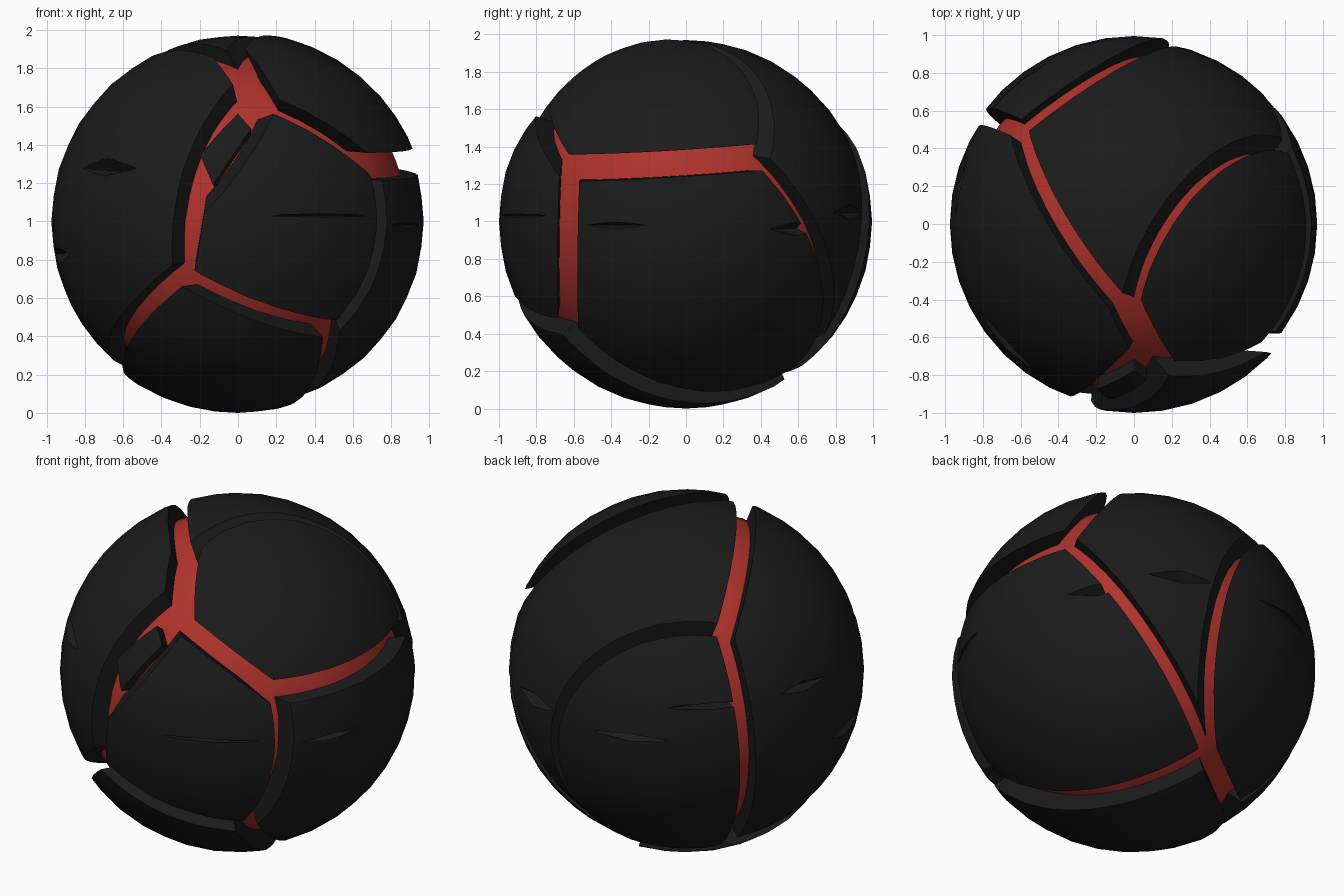
import bpy, bmesh, math
from mathutils import Vector, Matrix

cube = bpy.data.objects.get("Cube")
if cube:
    bpy.data.objects.remove(cube)

CENTRE = Vector((0, 0, 1))
BASE = 0.95


def material(name, rgb):
    m = bpy.data.materials.new(name)
    m.use_nodes = True
    m.diffuse_color = (*rgb, 1)
    bsdf = m.node_tree.nodes["Principled BSDF"]
    bsdf.inputs["Base Color"].default_value = (*rgb, 1)
    bsdf.inputs["Roughness"].default_value = 0.8
    return m


black = material("charred black", (0.011, 0.011, 0.011))
red = material("ember red", (0.43, 0.033, 0.026))


def add_object(name, bm, mat):
    mesh = bpy.data.meshes.new(name)
    bm.to_mesh(mesh)
    bm.free()
    mesh.materials.append(mat)
    obj = bpy.data.objects.new(name, mesh)
    obj.location = CENTRE
    bpy.context.collection.objects.link(obj)
    return obj


def smooth(obj):
    bpy.ops.object.select_all(action='DESELECT')
    obj.select_set(True)
    bpy.context.view_layer.objects.active = obj
    bpy.ops.object.shade_smooth_by_angle(angle=math.radians(30))


def ball(radius):
    bm = bmesh.new()
    bmesh.ops.create_icosphere(bm, subdivisions=4, radius=radius)
    return bm


def on_ball(*p):
    return Vector(p).normalized() * BASE


# Glowing core, seen through the cracks
smooth(add_object("core", ball(0.885), red))

# Points where cracks meet
front_low = on_ball(-.26, -.82, -.25)
front_turn = on_ball(-.215, -.92, .09)
front_high = on_ball(.12, -.68, .57)
crown = on_ball(-.01, -.47, .79)
right_front = on_ball(.64, -.6, .28)
right_low = on_ball(.46, -.61, -.52)
right_back = on_ball(.77, .36, .33)
left_back = on_ball(-.58, .48, .53)
base_back = on_ball(-.04, .57, -.75)
base_left = on_ball(-.43, .27, -.75)

# Each crack: start, point on the way, end, half width
cracks = {
    "shard_left": (front_low, on_ball(-.22, -.88, .26), on_ball(-.04, -.72, .6), .045),
    "shard_low": (front_low, on_ball(-.24, -.9, -.08), front_turn, .045),
    "shard_right": (front_turn, on_ball(.0, -.87, .36), front_high, .035),
    "brow": (front_high, on_ball(.05, -.58, .7), crown, .09),
    "front_right": (front_high, on_ball(.4, -.7, .46), right_front, .055),
    "top_left": (crown, on_ball(-.38, 0, .85), left_back, .055),
    "top_right": (crown, on_ball(.25, .12, .88), right_back, .045),
    "right_level": (right_front, on_ball(.87, -.1, .3), right_back, .07),
    "right_upright": (right_front, on_ball(.68, -.61, -.1), right_low, .055),
    "front_base": (front_low, on_ball(.1, -.8, -.43), right_low, .055),
    "base_right": (right_low, on_ball(.28, .02, -.88), base_back, .06),
    "base_front": (front_low, on_ball(-.58, -.4, -.6), base_left, .06),
    "back_right": (right_back, on_ball(.5, .72, -.29), base_back, .045),
    "back_arch": (left_back, on_ball(.05, .89, .25), on_ball(-.09, .55, -.75), .04),
    "left_upright": (left_back, on_ball(-.69, .48, -.1), base_left, .05),
    "base_short": (base_back, on_ball(-.27, .42, -.8), base_left, .055),
}

# Each crust plate: outer radius and the cracks around it
plates = {
    "left_plate": (.975, "shard_left brow top_left left_upright base_front"),
    "upper_right_plate": (.99, "brow front_right right_level top_right"),
    "top_back_plate": (.97, "top_left top_right back_right back_arch"),
    "front_plate": (1.0, "shard_low shard_right front_right right_upright front_base"),
    "bottom_plate": (1.0, "front_base base_right base_short base_front"),
    "right_plate": (.97, "right_upright right_level back_right base_right"),
    "back_plate": (.995, "back_arch left_upright base_short"),
}

# Hollow removed from the inside of every plate
hollow = add_object("hollow_cutter", ball(0.85), black)

# Thin splits scored into the crust: position, half length, half height
splits = [((-.68, -.62, .28), .33, .05), ((.42, -.87, .03), .34, .015),
          ((.89, -.38, -.02), .28, .02), ((.75, .58, -.04), .25, .04),
          ((.4, .88, .05), .28, .045), ((-.66, .67, .22), .36, .025),
          ((-.28, .92, .03), .25, .03), ((-.91, .19, .22), .22, .03),
          ((-.91, -.2, -.17), .25, .04)]
bm = bmesh.new()
for pos, length, height in splits:
    out = Vector(pos).normalized()
    side = Vector((0, 0, 1)).cross(out).normalized()
    frame = Matrix((side, out.cross(side), out)).transposed().to_4x4()
    size = Matrix.Diagonal((length, height, .07, 1))
    bmesh.ops.create_uvsphere(bm, u_segments=4, v_segments=2, radius=1,
                              matrix=Matrix.Translation(out * .975) @ frame @ size)
scores = add_object("split_cutter", bm, black)


def make_plate(name, radius, edges):
    """Slice a solid ball by every edge plane, then hollow and score it."""
    inside = sum((a + m + b for a, m, b, gap in edges), Vector()).normalized() * BASE
    bm = ball(radius)
    for a, m, b, gap in edges:
        n = (b - a).cross(m - a).normalized()
        if n.dot(inside - a) < 0:
            n.negate()
        cut = bmesh.ops.bisect_plane(bm, geom=bm.verts[:] + bm.edges[:] + bm.faces[:],
                                     plane_co=a + n * gap, plane_no=n,
                                     clear_inner=True)["geom_cut"]
        rim = [e for e in cut if isinstance(e, bmesh.types.BMEdge)]
        bmesh.ops.holes_fill(bm, edges=rim, sides=0)
    bmesh.ops.recalc_face_normals(bm, faces=bm.faces[:])
    obj = add_object(name, bm, black)
    bpy.context.view_layer.objects.active = obj
    for cutter in (hollow, scores):
        mod = obj.modifiers.new(cutter.name, 'BOOLEAN')
        mod.operation = 'DIFFERENCE'
        mod.solver = 'EXACT'
        mod.object = cutter
        bpy.ops.object.modifier_apply(modifier=mod.name)
    smooth(obj)


for name, (radius, names) in plates.items():
    make_plate(name, radius, [cracks[c] for c in names.split()])

# Loose shard in the front crack
corners = [on_ball(-.2, -.88, .35), on_ball(-.13, -.93, .19),
           on_ball(.07, -.82, .48), on_ball(0, -.76, .55)]
make_plate("shard", .96, [(a, (a + b).normalized() * BASE, b, 0)
                          for a, b in zip(corners, corners[1:] + corners[:1])])

for cutter in (hollow, scores):
    bpy.data.objects.remove(cutter)
